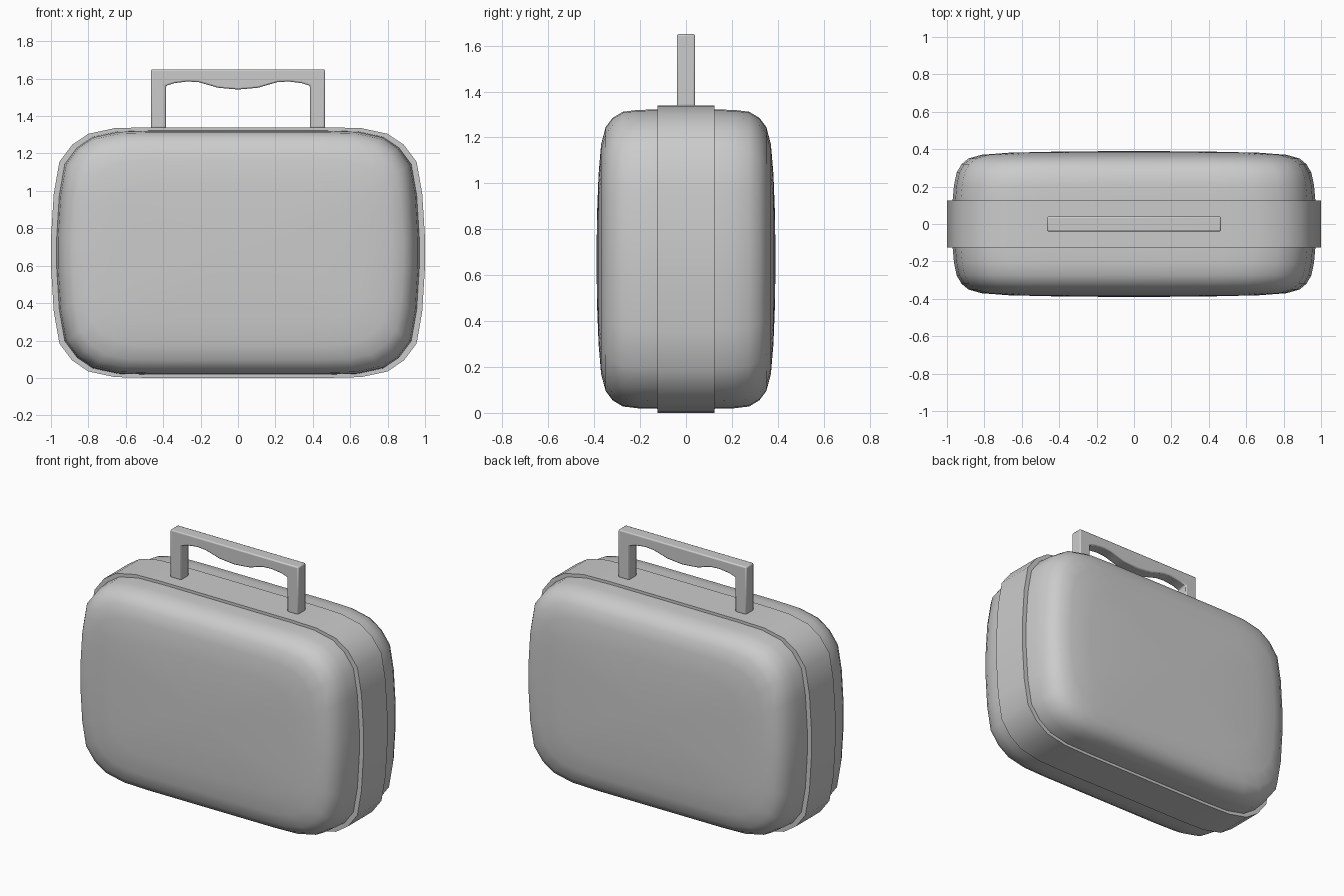
import bpy, bmesh, math

if "Cube" in bpy.data.objects:
    bpy.data.objects.remove(bpy.data.objects["Cube"])

ZC = 0.67  # height of the case centre

# Rounded-rectangle outline, one quarter in unit half-width / half-height
QUARTER = [(1.0, 0.11), (0.985, 0.47), (0.955, 0.725), (0.887, 0.86),
           (0.80, 0.948), (0.66, 0.993), (0.48, 1.0)]
OUTLINE = (QUARTER + [(0, 1)] + [(-x, z) for x, z in reversed(QUARTER)]
           + [(-x, -z) for x, z in QUARTER] + [(0, -1)]
           + [(x, -z) for x, z in reversed(QUARTER)])


def finish(bm, name, angle):
    bmesh.ops.recalc_face_normals(bm, faces=bm.faces)
    mesh = bpy.data.meshes.new(name)
    bm.to_mesh(mesh)
    bm.free()
    obj = bpy.data.objects.new(name, mesh)
    bpy.context.collection.objects.link(obj)
    bpy.ops.object.select_all(action='DESELECT')
    bpy.context.view_layer.objects.active = obj
    obj.select_set(True)
    bpy.ops.object.shade_smooth_by_angle(angle=math.radians(angle))
    return obj


def loft(name, rings, angle, cap_y=None):
    """Skin outline rings (y, half width, half height); capped at +-cap_y."""
    bm = bmesh.new()
    loops = [[bm.verts.new((x * sx, y, ZC + z * sz)) for x, z in OUTLINE]
             for y, sx, sz in rings]
    n = len(OUTLINE)
    pairs = list(zip(loops, loops[1:]))
    if cap_y is None:
        pairs.append((loops[-1], loops[0]))
    for a, b in pairs:
        for i in range(n):
            j = (i + 1) % n
            bm.faces.new((a[i], a[j], b[j], b[i]))
    if cap_y is not None:
        for loop, y in ((loops[0], -cap_y), (loops[-1], cap_y)):
            c = bm.verts.new((0, y, ZC))
            for i in range(n):
                bm.faces.new((loop[i], loop[(i + 1) % n], c))
    return finish(bm, name, angle)


# Soft, domed case body
half = [(0.125, 0.970, 0.652), (0.21, 0.962, 0.650), (0.275, 0.948, 0.642),
        (0.32, 0.922, 0.615), (0.35, 0.885, 0.575), (0.37, 0.815, 0.50),
        (0.381, 0.67, 0.37), (0.388, 0.37, 0.19)]
body = [(-y, sx, sz) for y, sx, sz in reversed(half)] + half
loft("case_body", body, 60, cap_y=0.39)

# Raised band around the middle
loft("middle_band", [(-0.125, 0.95, 0.635), (-0.125, 1.0, 0.67),
                     (0.125, 1.0, 0.67), (0.125, 0.95, 0.635)], 35)

# Handle: legs and finger-grip bar as one extruded profile
grip = [(0.385, 1.335), (0.385, 1.562), (0.34, 1.576), (0.27, 1.585),
        (0.21, 1.581), (0.16, 1.567), (0.11, 1.552), (0.06, 1.547)]
right = [(0.465, 1.65), (0.465, 1.335)] + grip
profile = right + [(0, 1.542)] + [(-x, z) for x, z in reversed(right)]
bm = bmesh.new()
face = bm.faces.new([bm.verts.new((x, -0.04, z)) for x, z in profile])
ext = bmesh.ops.extrude_face_region(bm, geom=[face])
bmesh.ops.translate(bm, vec=(0, 0.08, 0),
                    verts=[v for v in ext["geom"] if isinstance(v, bmesh.types.BMVert)])
handle = finish(bm, "handle", 40)
bevel = handle.modifiers.new("soft_edges", 'BEVEL')
bevel.width = 0.008
bevel.segments = 2
bevel.limit_method = 'ANGLE'
bevel.angle_limit = math.radians(40)
